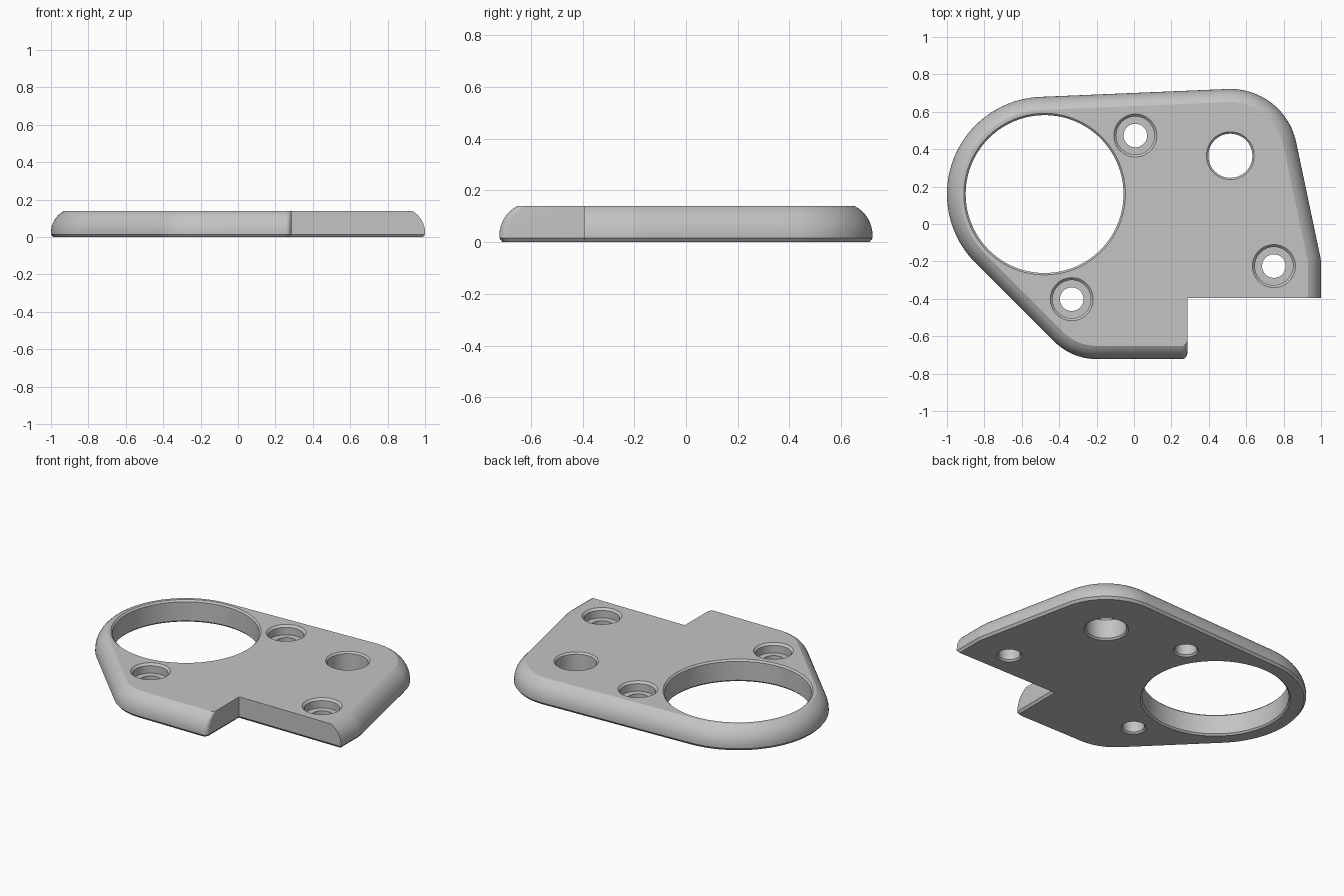
import bpy, bmesh, math
from mathutils import Vector

cube = bpy.data.objects.get("Cube")
if cube:
    bpy.data.objects.remove(cube, do_unlink=True)

HEIGHT = 0.14
CHAMFER = 0.012
NOTCH_X, NOTCH_Y = 0.285, -0.395
# Rounded corners of the plate, counter-clockwise: x, y, radius
CORNERS = [(0.75, -0.22, 0.25), (0.515, 0.362, 0.36),
           (-0.48, 0.16, 0.52), (-0.20, -0.402, 0.32)]

grey = bpy.data.materials.new("Plain grey")
grey.use_nodes = True
grey.diffuse_color = (0.55, 0.55, 0.55, 1)
grey.node_tree.nodes["Principled BSDF"].inputs["Base Color"].default_value = (0.55, 0.55, 0.55, 1)


def arc(x, y, r, a0, a1, steps):
    return [(x + r * math.cos(a0 + (a1 - a0) * i / steps),
             y + r * math.sin(a0 + (a1 - a0) * i / steps)) for i in range(steps + 1)]


def tangent_angle(a, b):
    """Outward normal angle of the outer tangent from corner a to corner b."""
    d = Vector((b[0] - a[0], b[1] - a[1]))
    return (math.atan2(d.y, d.x) - math.acos((a[2] - b[2]) / d.length)) % math.tau


def outline(inset, notch_inset):
    """Plate outline, moved inward along the rim and along the notch."""
    angles = [0] + [tangent_angle(a, b) for a, b in zip(CORNERS, CORNERS[1:])] + [1.5 * math.pi]
    pts = []
    for (x, y, r), a0, a1 in zip(CORNERS, angles, angles[1:]):
        pts += arc(x, y, r - inset, a0, a1, max(4, round((a1 - a0) / math.radians(3))))
    # small rounded corner beside the notch, then the notch itself
    pts += arc(NOTCH_X - 0.03 - notch_inset, -0.692 + inset, 0.03, 1.5 * math.pi, math.tau, 8)
    pts += [(NOTCH_X - notch_inset, NOTCH_Y + notch_inset), (1 - inset, NOTCH_Y + notch_inset)]
    return pts


def make_object(name, bm):
    bmesh.ops.recalc_face_normals(bm, faces=bm.faces)
    mesh = bpy.data.meshes.new(name)
    bm.to_mesh(mesh)
    bm.free()
    mesh.materials.append(grey)
    obj = bpy.data.objects.new(name, mesh)
    bpy.context.collection.objects.link(obj)
    return obj


def loft(name, rings):
    """Skin a stack of equal-length point rings and cap both ends."""
    bm = bmesh.new()
    loops = [[bm.verts.new(p) for p in ring] for ring in rings]
    for low, high in zip(loops, loops[1:]):
        for i in range(len(low)):
            j = (i + 1) % len(low)
            bm.faces.new((low[i], low[j], high[j], high[i]))
    bm.faces.new(loops[0][::-1])
    bm.faces.new(loops[-1])
    return make_object(name, bm)


def hole_cutter(name, x, y, profile, steps):
    rings = [[(px, py, z) for px, py in arc(x, y, r, 0, math.tau, steps)[:-1]] for r, z in profile]
    return loft(name, rings)


# Plate: chamfered foot, short upright side, rounded shoulder
sections = [(CHAMFER, CHAMFER, 0), (0, 0, 0.015)]
SWEEP, RADIUS = math.radians(62.6), 0.13
for i in range(9):
    t = SWEEP * i / 8
    sections.append((RADIUS * (1 - math.cos(t)), 0, HEIGHT - RADIUS * (math.sin(SWEEP) - math.sin(t))))
plate = loft("mounting_plate", [[(x, y, z) for x, y in outline(inset, k)] for inset, k, z in sections])


# Holes with chamfered mouths
def through_profile(r, c=0.01, e=0.004):
    return [(r + c + e, -e), (r, c), (r, HEIGHT - c), (r + c + e, HEIGHT + e)]


def counterbore_profile(r=0.063, bore=0.102, floor=0.08, c=0.013, e=0.004):
    return [(r + 0.01 + e, -e), (r, 0.01), (r, floor), (bore, floor),
            (bore, HEIGHT - c), (bore + c + e, HEIGHT + e)]


cutters = [hole_cutter("large_opening_cutter", -0.478, 0.16, through_profile(0.422), 96),
           hole_cutter("plain_hole_cutter", 0.515, 0.365, through_profile(0.118), 48)]
for x, y in [(0.007, 0.473), (-0.333, -0.402), (0.748, -0.225)]:
    cutters.append(hole_cutter("screw_hole_cutter", x, y, counterbore_profile(), 48))

bpy.ops.object.select_all(action='DESELECT')
bpy.context.view_layer.objects.active = plate
plate.select_set(True)
for cutter in cutters:
    cutter.hide_render = True
    mod = plate.modifiers.new("hole", 'BOOLEAN')
    mod.operation = 'DIFFERENCE'
    mod.solver = 'EXACT'
    mod.object = cutter
    bpy.ops.object.modifier_apply(modifier=mod.name)
for cutter in cutters:
    bpy.data.objects.remove(cutter, do_unlink=True)

bpy.ops.object.shade_smooth_by_angle(angle=math.radians(20))
